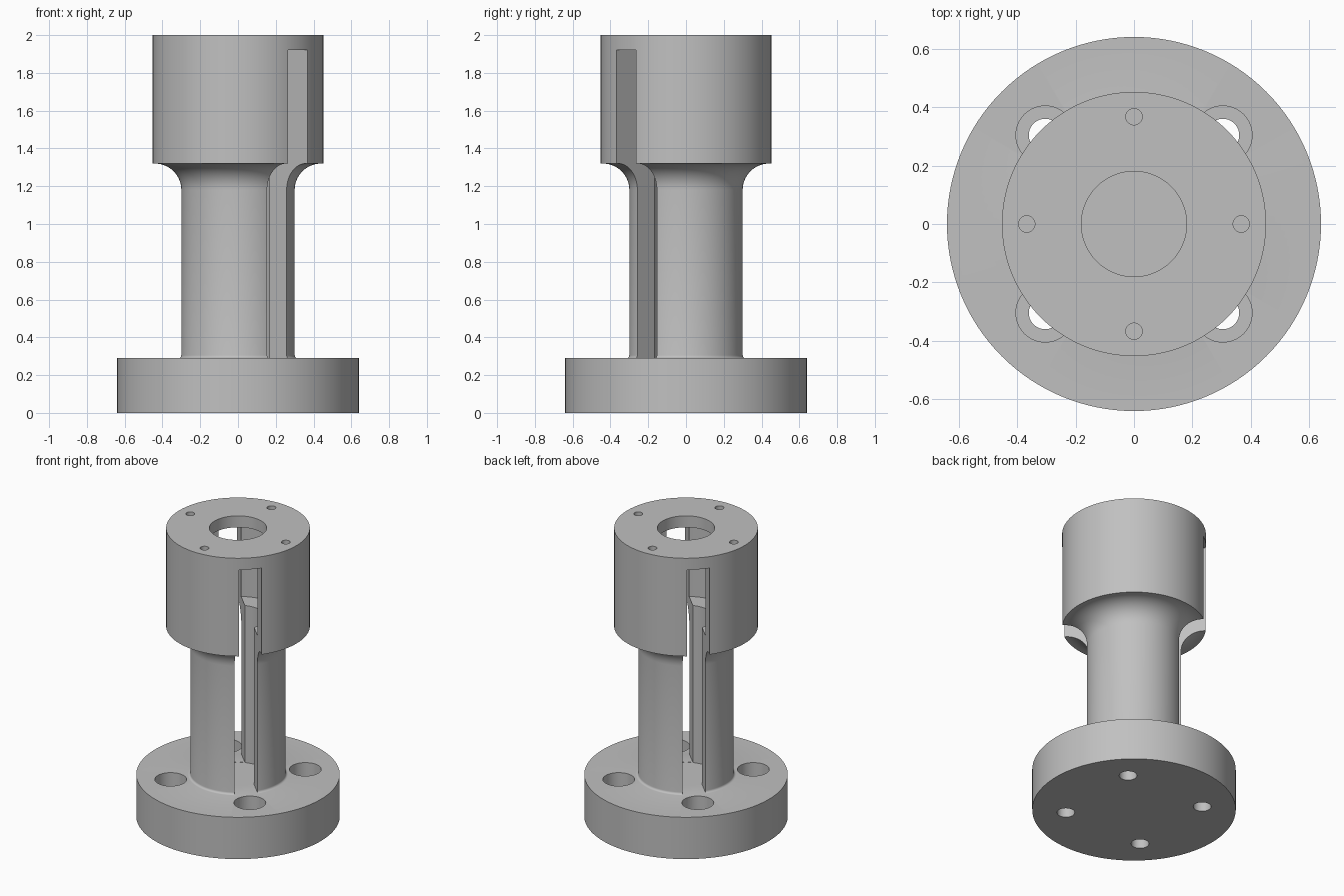
import bpy, bmesh, math
from mathutils import Matrix, Vector

cube = bpy.data.objects.get("Cube")
if cube:
    bpy.data.objects.remove(cube, do_unlink=True)

BASE_R, BASE_H = 0.64, 0.29
COLUMN_R, BORE_R = 0.30, 0.18
HEAD_R, HEAD_Z, SEAT_R, SEAT_Z = 0.452, 1.32, 0.31, 1.38
LID_Z, TOP = 1.92, 2.0
SLOT_W = 0.146

metal = bpy.data.materials.new("grey_metal")
metal.use_nodes = True
GREY = (0.53, 0.53, 0.53, 1)
metal.diffuse_color = GREY
metal.node_tree.nodes["Principled BSDF"].inputs["Base Color"].default_value = GREY


def finish(bm, name):
    mesh = bpy.data.meshes.new(name)
    bmesh.ops.recalc_face_normals(bm, faces=bm.faces)
    bm.to_mesh(mesh)
    bm.free()
    mesh.materials.append(metal)
    obj = bpy.data.objects.new(name, mesh)
    bpy.context.collection.objects.link(obj)
    return obj


def lathe(name, profile, closed=False, steps=128):
    """Revolve (radius, height) points around the z axis."""
    bm = bmesh.new()
    verts = [bm.verts.new((r, 0, z)) for r, z in profile]
    edges = [bm.edges.new(pair) for pair in zip(verts, verts[1:])]
    if closed:
        edges.append(bm.edges.new((verts[-1], verts[0])))
    bmesh.ops.spin(bm, geom=verts + edges, cent=(0, 0, 0), axis=(0, 0, 1),
                   angle=math.tau, steps=steps)
    bmesh.ops.remove_doubles(bm, verts=bm.verts, dist=1e-5)
    return finish(bm, name)


def fillet(cx, cz, radius, start, end, steps):
    """Arc points between two angles in degrees."""
    angles = [math.radians(start + (end - start) * i / steps) for i in range(steps + 1)]
    return [(cx + radius * math.cos(a), cz + radius * math.sin(a)) for a in angles]


def ring_of_pins(name, circle_r, radius, z0, z1, first_angle):
    """Four upright cylinders, used to drill bolt holes."""
    bm = bmesh.new()
    for i in range(4):
        a = first_angle + i * math.pi / 2
        place = Matrix.Translation((circle_r * math.cos(a), circle_r * math.sin(a), (z0 + z1) / 2))
        bmesh.ops.create_cone(bm, cap_ends=True, segments=40, radius1=radius,
                              radius2=radius, depth=z1 - z0, matrix=place)
    return finish(bm, name)


def cut(obj, cutters):
    bpy.context.view_layer.objects.active = obj
    for cutter in cutters:
        cutter.hide_render = True
        mod = obj.modifiers.new("cut", 'BOOLEAN')
        mod.operation, mod.solver, mod.object = 'DIFFERENCE', 'EXACT', cutter
        bpy.ops.object.modifier_apply(modifier=mod.name)


def smooth(obj):
    bpy.ops.object.select_all(action='DESELECT')
    obj.select_set(True)
    bpy.context.view_layer.objects.active = obj
    bpy.ops.object.shade_smooth_by_angle(angle=math.radians(30))


# Flange, column and hollow head turned as one body
FOOT, NECK = 0.015, 0.14
profile = [(0, 0), (BASE_R, 0), (BASE_R, BASE_H)]
profile += fillet(COLUMN_R + FOOT, BASE_H + FOOT, FOOT, 270, 180, 4)
profile += fillet(COLUMN_R + NECK, HEAD_Z - NECK, NECK, 180, 90, 14)
profile += [(HEAD_R, HEAD_Z), (HEAD_R, LID_Z), (SEAT_R, LID_Z), (SEAT_R, SEAT_Z),
            (BORE_R, SEAT_Z), (BORE_R, BASE_H), (0, BASE_H)]
body = lathe("flanged_body", profile)

# Lid with its central opening
lid = lathe("head_lid", [(BORE_R, LID_Z), (HEAD_R, LID_Z), (HEAD_R, TOP), (BORE_R, TOP)],
            closed=True)

# Slot running diagonally through column and head
bm = bmesh.new()
slot_bottom, slot_top = BASE_H + 0.001, LID_Z + 0.03
bmesh.ops.create_cube(bm, size=1, matrix=(
    Matrix.Translation((0, 0, (slot_bottom + slot_top) / 2))
    @ Matrix.Rotation(-math.pi / 4, 4, 'Z')
    @ Matrix.Diagonal((1.1, SLOT_W, slot_top - slot_bottom, 1))))
slot = finish(bm, "slot_cutter")

# Bolt holes: counterbored in the flange, small ones in the lid
bolt = ring_of_pins("bolt_cutter", 0.43, 0.056, -0.1, 0.5, math.pi / 4)
counterbore = ring_of_pins("counterbore_cutter", 0.43, 0.1, 0.13, 0.5, math.pi / 4)
screw = ring_of_pins("screw_cutter", 0.367, 0.028, 1.7, 2.1, 0)

cut(body, [slot, bolt, counterbore, screw])
cut(lid, [screw])
for cutter in (slot, bolt, counterbore, screw):
    bpy.data.objects.remove(cutter, do_unlink=True)
for part in (body, lid):
    smooth(part)
